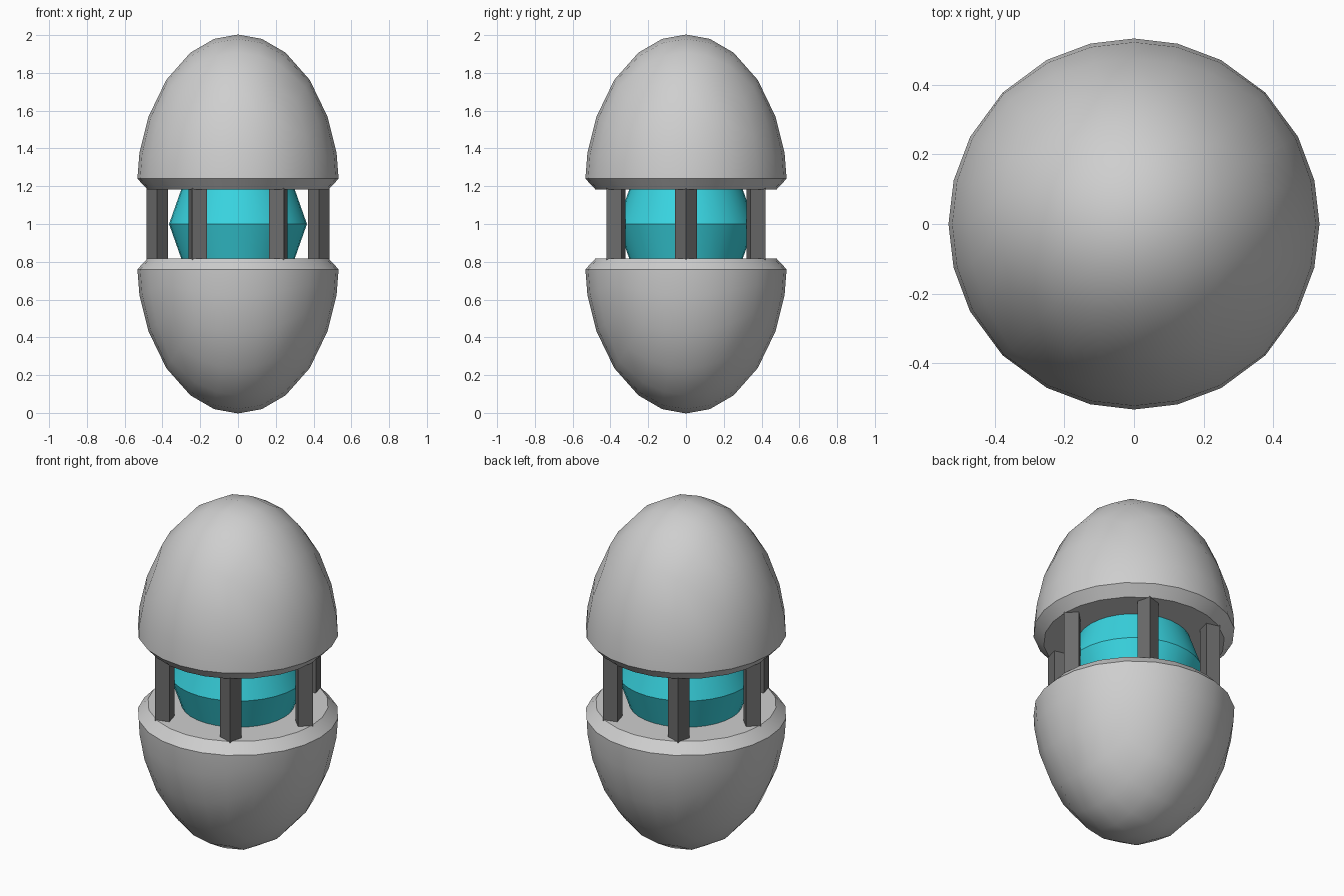
import bpy, bmesh
from math import pi, cos, sin, radians
from mathutils import Matrix, Vector

cube = bpy.data.objects.get("Cube")
if cube:
    bpy.data.objects.remove(cube, do_unlink=True)


def material(name, color):
    mat = bpy.data.materials.new(name)
    mat.use_nodes = True
    mat.diffuse_color = (*color, 1)
    bsdf = next(n for n in mat.node_tree.nodes if n.type == 'BSDF_PRINCIPLED')
    bsdf.inputs["Base Color"].default_value = (*color, 1)
    return mat


shell_gray = material("shell light gray", (0.62, 0.62, 0.62))
post_gray = material("post dark gray", (0.15, 0.15, 0.15))
core_cyan = material("core cyan", (0.04, 0.66, 0.75))


def add_object(name, bm, mat, smooth=True):
    bmesh.ops.recalc_face_normals(bm, faces=bm.faces)
    mesh = bpy.data.meshes.new(name)
    bm.to_mesh(mesh)
    bm.free()
    mesh.materials.append(mat)
    obj = bpy.data.objects.new(name, mesh)
    bpy.context.collection.objects.link(obj)
    if smooth:
        bpy.ops.object.select_all(action='DESELECT')
        obj.select_set(True)
        bpy.context.view_layer.objects.active = obj
        bpy.ops.object.shade_smooth_by_angle(angle=radians(35))
    return obj


RADIUS, HEIGHT, GAP, CHAMFER = 0.537, 0.82, 0.18, 0.057
SPACING = (0, 0.242, 0.532, 1)


# Half of a rounded cube, stretched into a dome with a chamfered rim
def dome(name, side):
    bm = bmesh.new()
    bmesh.ops.create_cube(bm, size=2)
    bmesh.ops.subdivide_edges(bm, edges=bm.edges[:], cuts=5, use_grid_fill=True)
    for v in bm.verts:
        remapped = [SPACING[round(abs(c) * 3)] * (1 if c > 0 else -1) for c in v.co]
        p = Vector(remapped).normalized()
        v.co = (p.x * RADIUS, p.y * RADIUS, p.z * HEIGHT)
    bmesh.ops.delete(bm, geom=[v for v in bm.verts if v.co.z < -0.001], context='VERTS')
    rim = [e for e in bm.edges if e.is_boundary]
    bmesh.ops.contextual_create(bm, geom=rim)
    rim = [e for e in bm.edges if all(abs(v.co.z) < 0.001 for v in e.verts)]
    bmesh.ops.bevel(bm, geom=rim, offset=CHAMFER, segments=1,
                    affect='EDGES', profile=0.5, clamp_overlap=True)
    for v in bm.verts:
        v.co.z = 1 + side * (GAP + v.co.z + 0.003)
    return add_object(name, bm, shell_gray)


dome("upper_shell", 1)
dome("lower_shell", -1)

# Core: two cone frustums meeting at a sharp middle ridge
bm = bmesh.new()
for side in (1, -1):
    bmesh.ops.create_cone(bm, cap_ends=False, segments=32,
                          radius1=0.365 if side > 0 else 0.298,
                          radius2=0.298 if side > 0 else 0.365, depth=0.19,
                          matrix=Matrix.Translation((0, 0, 1 + side * 0.095)))
bmesh.ops.remove_doubles(bm, verts=bm.verts[:], dist=0.0005)
bmesh.ops.holes_fill(bm, edges=[e for e in bm.edges if e.is_boundary])
add_object("glowing_core", bm, core_cyan)

# Six square posts with a corner pointing outward
for i in range(6):
    a = i * pi / 3
    bm = bmesh.new()
    place = Matrix.Translation((0.428 * cos(a), 0.428 * sin(a), 1)) @ Matrix.Rotation(a, 4, 'Z')
    bmesh.ops.create_cone(bm, cap_ends=True, segments=4, radius1=0.057, radius2=0.057,
                          depth=0.38, matrix=place)
    add_object(f"support_post_{i + 1}", bm, post_gray, smooth=False)

# Keep the ridge of the core crisp
core = bpy.data.objects["glowing_core"].data
for e in core.edges:
    if all(abs(core.vertices[i].co.z - 1) < 0.001 for i in e.vertices):
        e.use_edge_sharp = True
